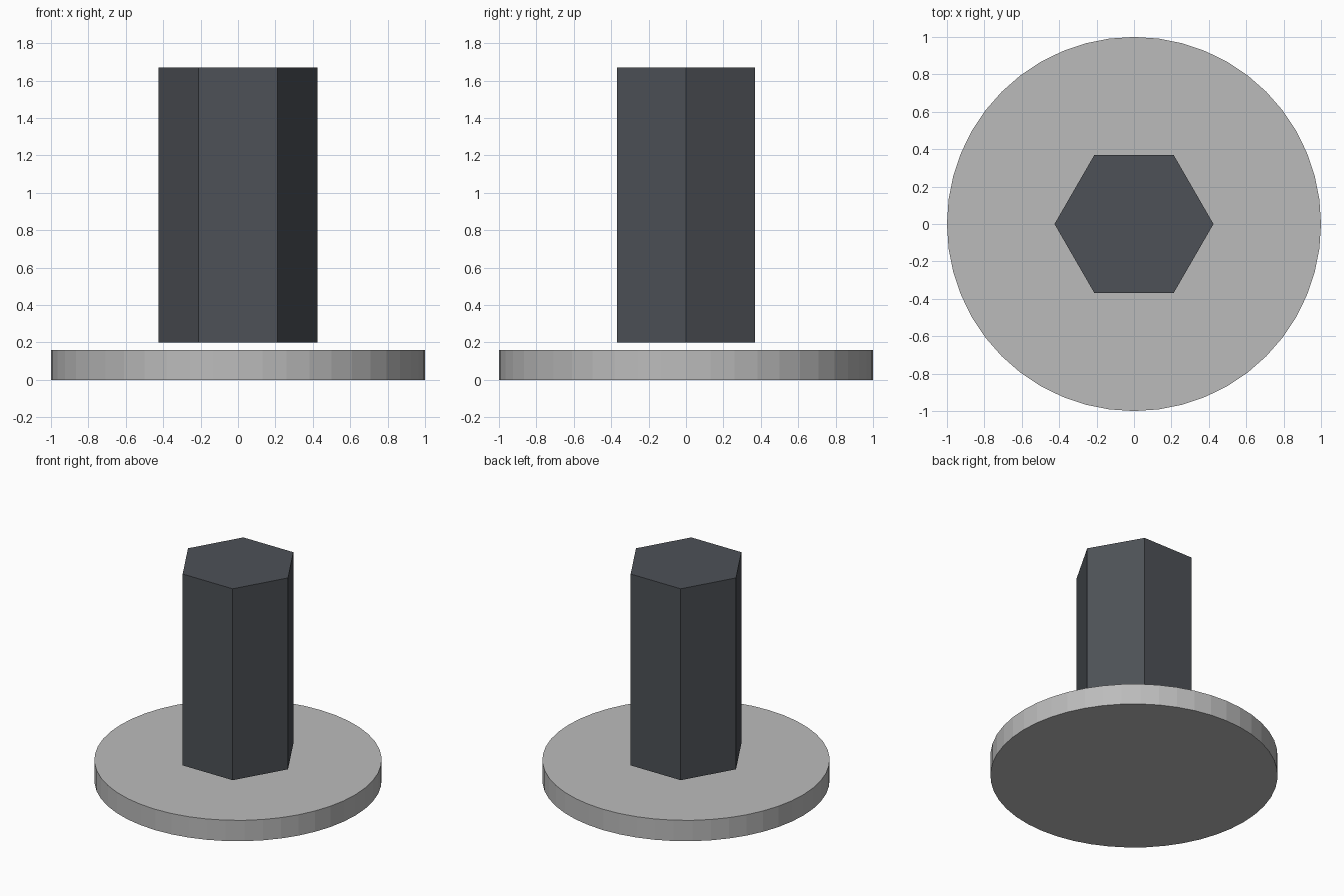
import bpy
from math import radians

default = bpy.data.objects.get("Cube")
if default:
    bpy.data.objects.remove(default, do_unlink=True)


def make_material(name, rgb):
    mat = bpy.data.materials.new(name)
    mat.use_nodes = True
    mat.diffuse_color = (*rgb, 1)
    mat.node_tree.nodes["Principled BSDF"].inputs["Base Color"].default_value = (*rgb, 1)
    return mat


def prism(name, sides, radius, bottom, top, turn, mat):
    """Flat-shaded upright prism between two heights, first corner at +x."""
    bpy.ops.mesh.primitive_cylinder_add(
        vertices=sides, radius=radius, depth=top - bottom,
        location=(0, 0, (bottom + top) / 2), rotation=(0, 0, radians(turn)))
    obj = bpy.context.object
    obj.name = name
    obj.data.materials.append(mat)
    bpy.ops.object.shade_flat()
    return obj


light_grey = make_material("light grey", (0.5, 0.5, 0.5))
dark_slate = make_material("dark slate", (0.075, 0.083, 0.095))

# Round base plate
prism("base_disc", 48, 1.0, 0.0, 0.16, 0, light_grey)

# Hexagonal column floating just above the plate, corners on the x axis
prism("hexagonal_column", 6, 0.425, 0.2, 1.67, 30, dark_slate)
